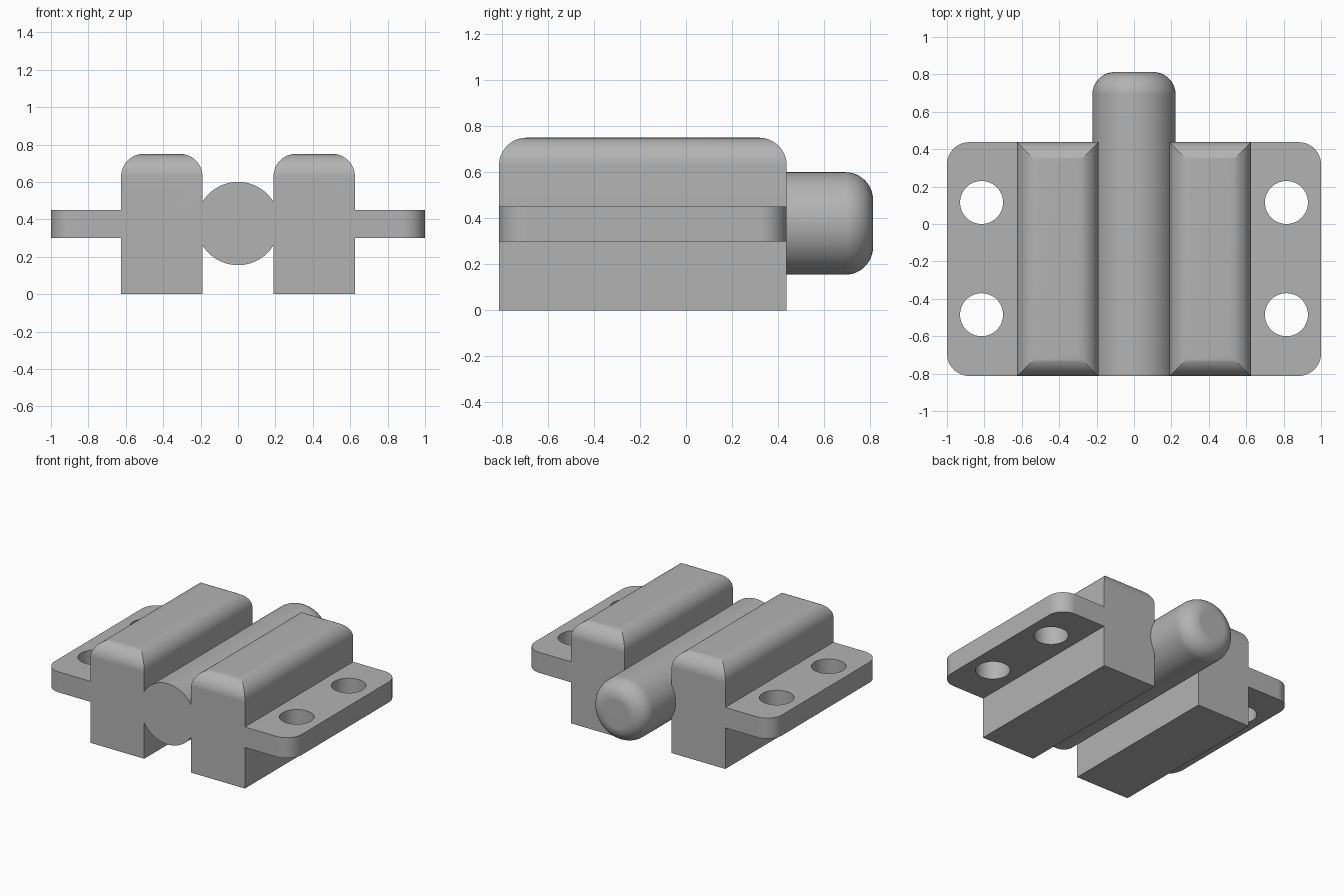
import bpy, bmesh, math
from mathutils import Matrix, Vector

if "Cube" in bpy.data.objects:
    bpy.data.objects.remove(bpy.data.objects["Cube"], do_unlink=True)

FRONT, BACK, PIN_END = -0.8125, 0.4375, 0.8125
FILLET = 0.12

steel = bpy.data.materials.new("plain_grey")
steel.use_nodes = True
grey = (0.45, 0.45, 0.45, 1)
steel.diffuse_color = grey
steel.node_tree.nodes["Principled BSDF"].inputs["Base Color"].default_value = grey


def make_object(name, bm):
    bmesh.ops.recalc_face_normals(bm, faces=bm.faces)
    mesh = bpy.data.meshes.new(name)
    bm.to_mesh(mesh)
    bm.free()
    mesh.materials.append(steel)
    obj = bpy.data.objects.new(name, mesh)
    bpy.context.collection.objects.link(obj)
    return obj


def rounded_box(name, low, high, is_rounded):
    """Box between two corners; edges picked by the rule get a round fillet."""
    low, high = Vector(low), Vector(high)
    bm = bmesh.new()
    bmesh.ops.create_cube(bm, size=1)
    bmesh.ops.scale(bm, vec=high - low, verts=bm.verts)
    bmesh.ops.translate(bm, vec=(low + high) / 2, verts=bm.verts)
    edges = [e for e in bm.edges if is_rounded(*(v.co for v in e.verts))]
    bmesh.ops.bevel(bm, geom=edges, offset=FILLET, offset_type='OFFSET',
                    segments=12, profile=0.5, affect='EDGES')
    return make_object(name, bm)


def cylinder(name, radius, depth, matrix, segments):
    bm = bmesh.new()
    bmesh.ops.create_cone(bm, cap_ends=True, segments=segments, radius1=radius,
                          radius2=radius, depth=depth, matrix=matrix)
    return bm


def combine(target, tool, operation):
    """Merge or cut the tool into the target, then discard the tool."""
    mod = target.modifiers.new(operation.lower(), 'BOOLEAN')
    mod.operation, mod.solver, mod.object = operation, 'EXACT', tool
    bpy.context.view_layer.objects.active = target
    bpy.ops.object.modifier_apply(modifier=mod.name)
    bpy.data.objects.remove(tool, do_unlink=True)


# Sliding pin with a rounded rear end
turn = Matrix.Translation((0, 0, 0.3775)) @ Matrix.Rotation(math.pi / 2, 4, 'X')
bm = cylinder("pin", 0.2225, PIN_END - FRONT, turn, 96)
rim = [e for e in bm.edges if all(v.co.y > 0.8 for v in e.verts)]
bmesh.ops.bevel(bm, geom=rim, offset=FILLET, offset_type='OFFSET',
                segments=12, profile=0.5, affect='EDGES')
body = make_object("latch_body", bm)

for side in (-1, 1):
    # Upright guide block, top edges filleted
    x1, x2 = sorted((side * 0.19, side * 0.625))
    block = rounded_box("guide_block", (x1, FRONT, 0), (x2, BACK, 0.75),
                        lambda a, b: min(a.z, b.z) > 0.7)
    combine(body, block, 'UNION')

    # Mounting flange, outer corners filleted
    x1, x2 = sorted((side * 0.5, side))
    flange = rounded_box("flange", (x1, FRONT, 0.30), (x2, BACK, 0.45),
                         lambda a, b: min(abs(a.x), abs(b.x)) > 0.9
                         and abs(a.z - b.z) > 0.1)

    # Screw holes
    for y in (0.115, -0.485):
        place = Matrix.Translation((side * 0.815, y, 0.375))
        hole = make_object("hole", cylinder("hole", 0.115, 0.5, place, 64))
        combine(flange, hole, 'DIFFERENCE')
    combine(body, flange, 'UNION')

# Smooth rounds, crisp corners and flat faces
bpy.ops.object.select_all(action='DESELECT')
body.select_set(True)
bpy.context.view_layer.objects.active = body
bpy.ops.object.shade_smooth_by_angle(angle=math.radians(25))
weighted = body.modifiers.new("flat_faces", 'WEIGHTED_NORMAL')
weighted.keep_sharp = True
